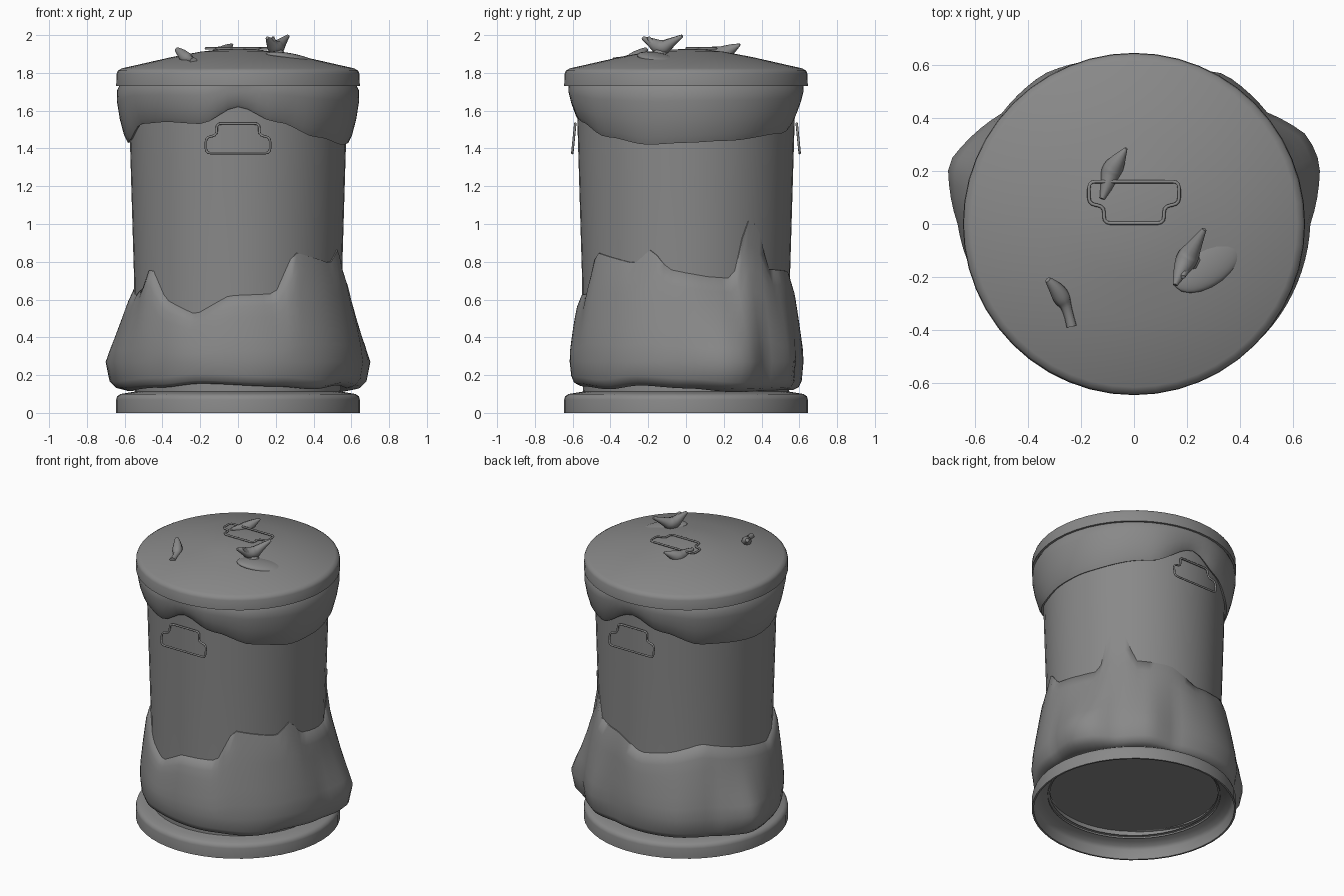
import bpy, bmesh, math
from mathutils import Vector

cube = bpy.data.objects.get("Cube")
if cube:
    bpy.data.objects.remove(cube)

grey = bpy.data.materials.new("plain_grey")
grey.use_nodes = True
colour = (0.25, 0.25, 0.25, 1)
grey.diffuse_color = colour
grey.node_tree.nodes["Principled BSDF"].inputs["Base Color"].default_value = colour


def finish(name, mesh, sharp=40):
    mesh.materials.clear()
    mesh.materials.append(grey)
    obj = bpy.data.objects.new(name, mesh)
    bpy.context.collection.objects.link(obj)
    bpy.ops.object.select_all(action="DESELECT")
    obj.select_set(True)
    bpy.context.view_layer.objects.active = obj
    bpy.ops.object.shade_smooth_by_angle(angle=math.radians(sharp))
    return obj


def shell(name, profile, sides=48, sharp=60):
    """Sweep profile(angle in degrees) -> [(radius, z)] around the z axis."""
    bm = bmesh.new()
    columns = []
    for i in range(sides):
        deg = 360 * i / sides
        c, s = math.cos(math.radians(deg)), math.sin(math.radians(deg))
        columns.append([bm.verts.new((r * c, r * s, z)) for r, z in profile(deg)])
    for i, left in enumerate(columns):
        right = columns[(i + 1) % sides]
        for k in range(len(left) - 1):
            bm.faces.new((left[k], right[k], right[k + 1], left[k + 1]))
    bmesh.ops.remove_doubles(bm, verts=bm.verts, dist=0.0001)
    mesh = bpy.data.meshes.new(name)
    bm.to_mesh(mesh)
    bm.free()
    return finish(name, mesh, sharp)


def around(table, deg, smooth=False):
    """Interpolate a table of (angle, value) that wraps at a full turn."""
    keys = table + [(table[0][0] + 360, table[0][1])]
    for (a, va), (b, vb) in zip(keys, keys[1:]):
        if a <= deg <= b:
            t = (deg - a) / (b - a)
            if smooth:
                t = t * t * (3 - 2 * t)
            return va + (vb - va) * t


def tube(name, points, radii, thick=1.0, closed=False):
    """Round tube along points, with one radius for each point."""
    curve = bpy.data.curves.new(name, "CURVE")
    curve.dimensions = "3D"
    curve.bevel_depth = thick
    curve.bevel_resolution = 2
    curve.use_fill_caps = True
    spline = curve.splines.new("POLY" if closed else "NURBS")
    spline.points.add(len(points) - 1)
    spline.use_cyclic_u = closed
    if not closed:
        spline.use_endpoint_u = True
        spline.order_u = 3
        spline.resolution_u = 5
    for point, co, r in zip(spline.points, points, radii):
        point.co = (*co, 1)
        point.radius = r
    temp = bpy.data.objects.new(name + "_path", curve)
    bpy.context.collection.objects.link(temp)
    bpy.context.view_layer.update()
    graph = bpy.context.evaluated_depsgraph_get()
    mesh = bpy.data.meshes.new_from_object(temp.evaluated_get(graph))
    bpy.data.objects.remove(temp)
    return finish(name, mesh, 60)


def can_radius(z):
    return 0.547 + 0.03 * max(0, z - 0.6)


# Can body with a raised floor
shell("can_body", lambda a: [
    (0, 0.15), (0.54, 0.15), (0.545, 0.1), (0.547, 0.3),
    (can_radius(0.7), 0.7), (can_radius(1.2), 1.2), (can_radius(1.74), 1.74)])

# Hollow foot ring
shell("base_ring", lambda a: [
    (0.54, 0.112), (0.58, 0.1), (0.615, 0.085), (0.63, 0.065), (0.633, 0),
    (0.645, 0), (0.645, 0.07), (0.64, 0.088), (0.622, 0.1), (0.58, 0.107),
    (0.53, 0.115)])

# Shallow domed lid
shell("lid", lambda a: [
    (0, 1.74), (0.628, 1.74), (0.63, 1.73), (0.645, 1.73), (0.643, 1.795),
    (0.636, 1.812), (0.615, 1.824), (0.35, 1.884), (0.2, 1.912),
    (0.1, 1.924), (0, 1.926)])

# Liner folded over the top, with a wavy lower edge
collar_edge = [(0, 1.43), (20, 1.44), (60, 1.48), (90, 1.62), (110, 1.54),
               (135, 1.46), (175, 1.43), (190, 1.44), (210, 1.53), (230, 1.54),
               (250, 1.53), (270, 1.62), (290, 1.54), (315, 1.46), (340, 1.42)]


def collar(deg):
    edge = around(collar_edge, deg, True)
    full = min(1, (1.66 - edge) / 0.2)
    ring = [(can_radius(edge) - 0.01, edge + 0.01)]
    for up, bulge in ((0, 0.012), (0.12, 0.03), (0.4, 0.05),
                      (0.72, 0.063), (0.9, 0.06)):
        z = edge + (1.738 - edge) * up
        ring.append((can_radius(z) + bulge * (0.6 + 0.4 * full), z))
    return ring + [(0.625, 1.738)]


shell("liner_collar", collar, 72)

# Sagging bag around the foot: ragged upper edge, widest radius, lower edge
bag_top = [(0, 0.74), (12, 0.72), (27, 0.71), (32, 0.92), (37, 1.04), (44, 0.95),
           (51, 0.76), (75, 0.75), (94, 0.66), (115, 0.69), (135, 0.75),
           (155, 0.7), (192, 0.62), (205, 0.66), (214, 0.78), (226, 0.6),
           (246, 0.52), (265, 0.62), (291, 0.63), (302, 0.85), (331, 0.79),
           (341, 0.87), (350, 0.76)]
bag_width = [(0, 0.665), (18, 0.737), (27, 0.734), (40, 0.655), (59, 0.66),
             (75, 0.6), (92, 0.62), (121, 0.66), (140, 0.65), (162, 0.737),
             (180, 0.665), (200, 0.63), (225, 0.608), (270, 0.615), (319, 0.645),
             (340, 0.655)]
bag_low = [(0, 0.13), (25, 0.11), (60, 0.12), (135, 0.12), (180, 0.115),
           (225, 0.135), (250, 0.155), (290, 0.14), (315, 0.125), (335, 0.145)]


def bag(deg):
    top = around(bag_top, deg)
    bulge = around(bag_width, deg) - 0.547
    low = around(bag_low, deg, True)
    ring = [(0.53, low + 0.015)]
    for part, lift in ((0.25, 0), (0.68, 0.016), (0.88, 0.05)):
        ring.append((0.547 + bulge * part, low + lift))
    ring.append((0.547 + bulge, 0.27))
    # Tight sides stay full higher up, loose corners fall away in a straight slope
    power = 0.3 + 0.7 * min(1, bulge / 0.18)
    for step in range(1, 7):
        z = 0.27 + (top - 0.27) * step / 6
        left = max(0, 1 - (z - 0.27) / (min(top, 0.8) - 0.27))
        ring.append((can_radius(z) + 0.005 + bulge * left ** power, z))
    return ring + [(can_radius(top) - 0.01, top + 0.003)]


shell("sagging_bag", bag, 90)


# Wire handles: stepped outline with rounded corners
def handle(name, place):
    half = [(0.17, 0), (0.17, 0.085), (0.113, 0.093), (0.113, 0.157)]
    corners = [Vector(p) for p in half + [(-u, v) for u, v in reversed(half)]]
    path = []
    for i, p in enumerate(corners):
        ends = []
        for q in (corners[i - 1], corners[(i + 1) % len(corners)]):
            ends.append(p + (q - p).normalized() * min(0.025, (q - p).length * 0.45))
        for t in (0, 0.33, 0.67, 1):
            path.append(ends[0].lerp(p, t).lerp(p.lerp(ends[1], t), t))
    tube(name, [place(*p) for p in path], [1] * len(path), 0.0065, True)


for name, side in (("front_handle", -1), ("back_handle", 1)):
    handle(name, lambda u, v: (u, side * (0.602 - 0.1 * v), 1.375 + v))
handle("lid_handle", lambda u, v: (u, 0.16 - v, 1.93))

# Knotted scraps on the lid
tube("large_knot", [(0.155, -0.23, 1.985), (0.17, -0.19, 1.965), (0.2, -0.13, 1.925),
                    (0.23, -0.08, 1.96), (0.265, -0.02, 1.995)],
     [0.009, 0.024, 0.046, 0.026, 0.009])
tube("large_knot_foot", [(0.2, -0.13, 1.945), (0.2, -0.135, 1.91), (0.21, -0.14, 1.87)],
     [0.02, 0.035, 0.065])
tube("large_knot_tip", [(0.2, -0.14, 1.93), (0.19, -0.18, 1.95), (0.185, -0.2, 1.99)],
     [0.03, 0.018, 0.008])
tube("back_knot", [(-0.12, 0.095, 1.925), (-0.1, 0.15, 1.915), (-0.085, 0.2, 1.9),
                   (-0.06, 0.24, 1.925), (-0.03, 0.285, 1.95)],
     [0.01, 0.026, 0.042, 0.03, 0.006])
tube("small_knot", [(-0.325, -0.21, 1.925), (-0.3, -0.235, 1.905), (-0.27, -0.28, 1.875),
                    (-0.25, -0.32, 1.87), (-0.235, -0.385, 1.862)],
     [0.012, 0.026, 0.036, 0.016, 0.02])

# Low crumpled mound beside the large knot
bm = bmesh.new()
bmesh.ops.create_icosphere(bm, subdivisions=3, radius=1)
mesh = bpy.data.meshes.new("crumpled_mound")
bm.to_mesh(mesh)
bm.free()
mound = finish("crumpled_mound", mesh)
mound.scale = (0.16, 0.09, 0.03)
mound.location = (0.28, -0.14, 1.872)
mound.rotation_euler = (0, math.radians(10), math.radians(38))
